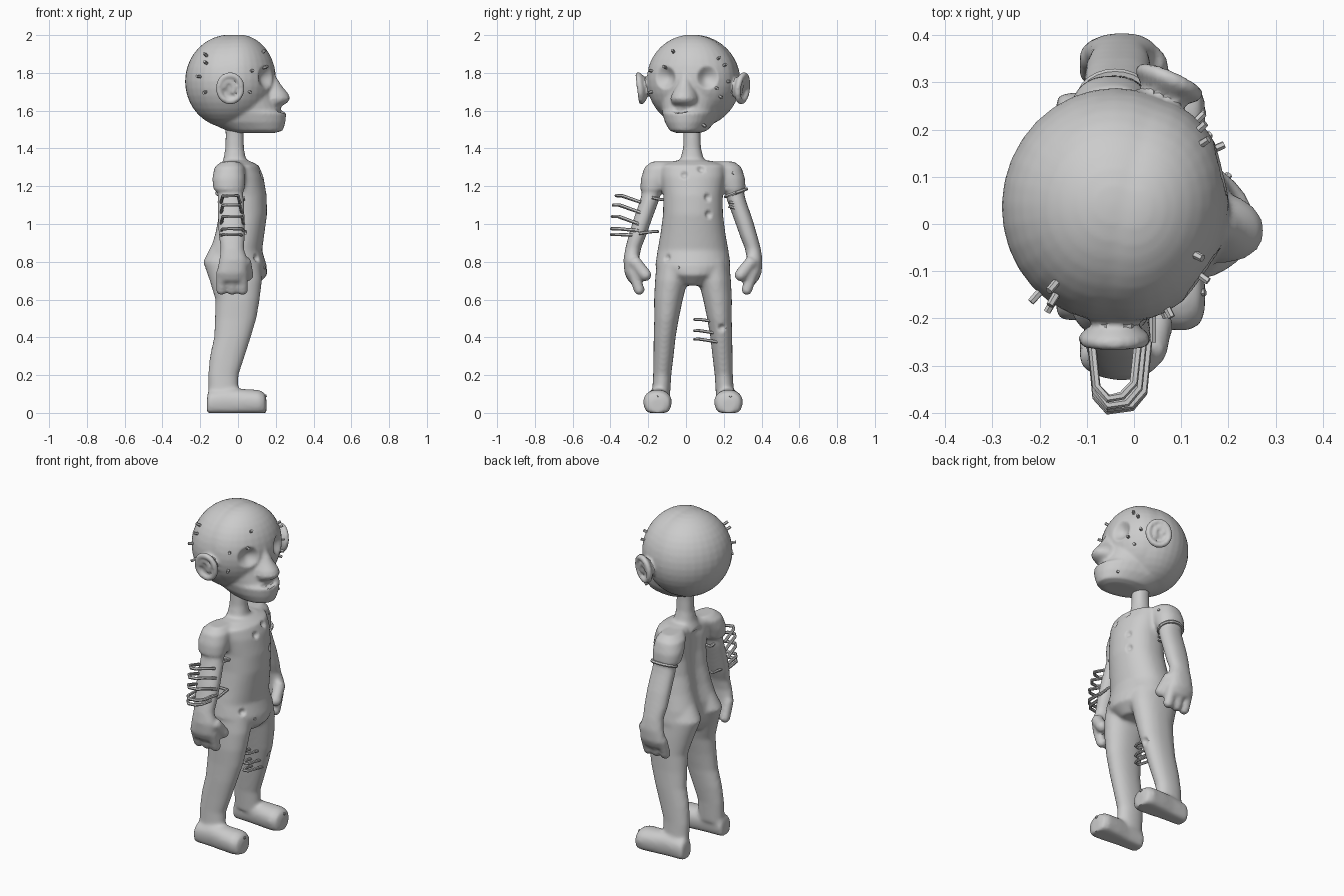
import bpy, bmesh
from math import sin, cos, pi, radians, exp
from mathutils import Vector, Matrix
from mathutils.bvhtree import BVHTree

if "Cube" in bpy.data.objects:
    bpy.data.objects.remove(bpy.data.objects["Cube"])

MID = 0.037  # middle of the body across y
clay = bpy.data.materials.new("grey_clay")
clay.use_nodes = True
clay.diffuse_color = (0.6, 0.6, 0.6, 1)
clay.node_tree.nodes["Principled BSDF"].inputs["Base Color"].default_value = (0.6, 0.6, 0.6, 1)


def bridge(bm, loops):
    """Skin a list of point rings and cap both ends."""
    rings = [[bm.verts.new(p) for p in loop] for loop in loops]
    n = len(rings[0])
    faces = [bm.faces.new(rings[0][::-1]), bm.faces.new(rings[-1])]
    for a, b in zip(rings, rings[1:]):
        for i in range(n):
            j = (i + 1) % n
            faces.append(bm.faces.new((a[i], a[j], b[j], b[i])))
    bmesh.ops.recalc_face_normals(bm, faces=faces)


def stack(bm, rows, furrow=0, matrix=Matrix(), n=32):
    """Rows of (y, z, x_back, x_front, half_width); furrow hollows the spine."""
    loops = []
    for y, z, x0, x1, w in rows:
        loop = []
        for i in range(n):
            a = 2 * pi * i / n
            c, s = cos(a), sin(a)
            x = (x0 + x1) / 2 + (x1 - x0) / 2 * abs(c) ** 0.85 * (1 if c > 0 else -1)
            if c < 0:
                x += furrow * exp(-(s / 0.42) ** 2)
            loop.append(matrix @ Vector((x, y + w * s, z)))
        loops.append(loop)
    bridge(bm, loops)


def tube(bm, points, radii, n=12):
    """Round tapered tube through the points."""
    pts = [Vector(p) for p in points]
    loops = []
    for i, p in enumerate(pts):
        t = (pts[min(i + 1, len(pts) - 1)] - pts[max(i - 1, 0)]).normalized()
        u = t.orthogonal().normalized() if i == 0 else (u - t * u.dot(t)).normalized()
        v = t.cross(u)
        loops.append([p + radii[i] * (u * cos(2 * pi * k / n) + v * sin(2 * pi * k / n)) for k in range(n)])
    bridge(bm, loops)


def ball(bm, centre, size, matrix=Matrix()):
    m = matrix @ Matrix.Translation(centre) @ Matrix.Diagonal((*size, 1))
    bmesh.ops.create_uvsphere(bm, u_segments=32, v_segments=20, radius=1, matrix=m)


def finger(bm, a, b, r):
    tube(bm, (a, b), (r, r))
    ball(bm, b, (r, r, r))


def finish(name, bm):
    mesh = bpy.data.meshes.new(name)
    bm.to_mesh(mesh)
    bm.free()
    mesh.materials.append(clay)
    ob = bpy.data.objects.new(name, mesh)
    bpy.context.collection.objects.link(ob)
    return ob


def smooth(ob):
    for o in bpy.context.selected_objects:
        o.select_set(False)
    ob.select_set(True)
    bpy.context.view_layer.objects.active = ob
    bpy.ops.object.shade_smooth_by_angle(angle=radians(40))


def sculpt(ob, voxel, softness):
    """Fuse overlapping parts into one soft skin."""
    re = ob.modifiers.new("fuse", 'REMESH')
    re.mode, re.voxel_size = 'VOXEL', voxel
    sm = ob.modifiers.new("soften", 'SMOOTH')
    sm.factor, sm.iterations = 0.5, softness
    dg = bpy.context.evaluated_depsgraph_get()
    mesh = bpy.data.meshes.new_from_object(ob.evaluated_get(dg))
    ob.modifiers.clear()
    ob.data = mesh
    bm = bmesh.new()
    bm.from_mesh(mesh)
    tree = BVHTree.FromBMesh(bm)
    bm.free()
    return tree


FRONT, RIGHT = Vector((1, 0, 0)), Vector((0, -1, 0))


def hit(tree, side, h, z):
    """Surface point and normal at sideways position h and height z."""
    start = Vector((0, h, z)) if side is FRONT else Vector((h, 0, z))
    p, nor, _, _ = tree.ray_cast(start + side * 2, -side)
    return p, nor


def dent(ob, p, nor, size, depth):
    """Press a hollow with radii size (x, y, z) into the surface."""
    for v in ob.data.vertices:
        d = v.co - p
        q = sum((d[k] / size[k]) ** 2 for k in range(3))
        if q < 1:
            v.co -= nor * depth * (1 - q) ** 1.5


# Body: torso, neck, and mirrored limbs
bm = bmesh.new()
stack(bm, [(MID, *r) for r in (
    (1.335, -.08, .06, .10), (1.31, -.115, .11, .17), (1.25, -.125, .135, .17), (1.15, -.122, .152, .157),
    (1.05, -.13, .154, .159), (.95, -.15, .14, .172), (.86, -.177, .128, .188), (.78, -.187, .152, .2),
    (.73, -.165, .155, .15), (.675, -.11, .1, .07))], furrow=0.05)
stack(bm, [(.032, *r) for r in (
    (1.29, -.1, .07, .1), (1.345, -.077, .042, .062), (1.4, -.068, .032, .048),
    (1.47, -.066, .03, .045), (1.58, -.07, .03, .05))])
for s in (-1, 1):
    def at(x, d, z):
        return (x, MID + s * d, z)
    # Shoulder with sleeve-like edge
    stack(bm, [(MID + s * d, z, x0, x1, w) for d, z, x0, x1, w in (
        (.15, 1.33, -.09, .01, .07), (.172, 1.3, -.125, .035, .085), (.198, 1.24, -.137, .04, .078),
        (.212, 1.18, -.13, .035, .067), (.212, 1.165, -.1, .02, .04))])
    # Arm and palm
    stack(bm, [(MID + s * d, z, x0, x1, w) for d, z, x0, x1, w in (
        (.2, 1.24, -.1, .02, .05), (.232, 1.12, -.11, .032, .05), (.268, 1.02, -.107, .037, .049),
        (.297, .93, -.102, .037, .046), (.317, .87, -.092, .032, .042), (.327, .81, -.1, .05, .041),
        (.325, .74, -.114, .047, .038), (.312, .695, -.1, .03, .03))])
    for x in (-.088, -.032, .024):
        finger(bm, at(x, .32, .75), at(x, .285, .652), .03)
    finger(bm, at(.035, .315, .81), at(.05, .252, .73), .034)
    # Leg
    stack(bm, [(MID + s * d, z, x0, x1, w) for d, z, x0, x1, w in (
        (.09, .89, -.14, .08, .07), (.1, .8, -.185, .12, .092), (.115, .7, -.15, .127, .086),
        (.13, .6, -.12, .115, .076), (.14, .5, -.122, .098, .065), (.15, .4, -.127, .068, .058),
        (.156, .3, -.149, .036, .053), (.163, .2, -.159, .003, .048), (.17, .08, -.157, 0, .048))])
    # Foot
    loops = []
    for x, w, h in ((-.165, .035, .08), (-.157, .052, .115), (-.05, .058, .13), (.03, .07, .127),
                    (.11, .077, .122), (.14, .064, .108), (.15, .035, .08)):
        loops.append([(x, MID + s * .188 + w * sin(a) * (1.1 - .1 * abs(sin(a))),
                       max(.0, h * (.5 + .68 * cos(a))) if cos(a) < 0 else h * (.5 + .5 * cos(a)))
                      for a in (2 * pi * i / 24 for i in range(24))])
    bridge(bm, loops)
body = finish("body", bm)
body_tree = sculpt(body, .01, 10)

# Head: skull, tapering jaw, wedge nose and ears, turned slightly to its right
turn = Matrix.Translation((-.04, .04, 0)) @ Matrix.Rotation(radians(-12), 4, 'Z')
bm = bmesh.new()
ball(bm, (-.005, 0, 1.755), (.235, .248, .247), turn)
ball(bm, (.045, 0, 1.765), (.195, .24, .238), turn)
stack(bm, [(0, *r) for r in (
    (1.482, .04, .24, .06), (1.495, -.02, .283, .095), (1.54, -.12, .296, .127), (1.588, -.18, .3, .145),
    (1.603, -.18, .272, .15), (1.625, -.18, .262, .157), (1.68, -.18, .245, .165), (1.75, -.18, .232, .165))],
    matrix=turn)
stack(bm, [(0, *r) for r in (
    (1.83, .1, .23, .025), (1.78, .1, .247, .032), (1.73, .1, .278, .05), (1.69, .1, .312, .068),
    (1.665, .1, .322, .075), (1.645, .1, .31, .073), (1.615, .1, .262, .065))], matrix=turn)
for s in (-1, 1):
    ear = (turn @ Matrix.Translation((.055, s * .266, 1.72)) @ Matrix.Rotation(-s * radians(12), 4, 'Z')
           @ Matrix.Rotation(-s * radians(7), 4, 'X'))
    tube(bm, [ear @ Vector((.06 * cos(a), s * .012, .07 * sin(a))) for a in (pi * k / 12 for k in range(25))],
         [.017] * 25)
    ball(bm, (0, -s * .006, 0), (.06, .02, .07), ear)
    tube(bm, [ear @ Vector((.026 * cos(a) - .005, s * .014, .036 * sin(a))) for a in (pi * k / 8 for k in range(-2, 9))],
         [.012] * 11)
head = finish("head", bm)
head_tree = sculpt(head, .009, 4)

# Eye sockets, mouth slit and small wounds
for y in (-.11, .115):
    dent(head, *hit(head_tree, FRONT, y, 1.775), (.09, .06, .064), .038)
dent(head, *hit(head_tree, FRONT, -.03, 1.601), (.05, .06, .014), .014)
for y, z in ((-.01, 1.26), (.08, 1.29), (.115, 1.14), (.12, 1.05), (-.1, .82), (.19, .45)):
    dent(body, *hit(body_tree, FRONT, y, z), (.024, .024, .024), .016)
for ob in (body, head):
    smooth(ob)

# Pegs standing out of the skin
bm = bmesh.new()


def peg(tree, side, h, z, length=.02):
    p, nor = hit(tree, side, h, z)
    if p:
        tube(bm, (p - nor * .02, p + nor * length), (.009, .008), 6)


for y, z in ((-.065, 1.91), (-.18, 1.81), (-.18, 1.7), (-.17, 1.605), (.2, 1.84), (.22, 1.755),
             (.16, 1.72), (.18, 1.675), (.09, 1.525), (-.11, 1.83), (.17, 1.875)):
    peg(head_tree, FRONT, y, z)
for x, z in ((-.165, 1.89), (-.165, 1.85), (-.2, 1.78), (-.17, 1.7)):
    peg(head_tree, RIGHT, x, z, .028)
for y, z in ((-.145, .09), (.235, .09), (-.04, .77), (.25, 1.27)):
    peg(body_tree, FRONT, y, z, .006)
smooth(finish("pegs", bm))

# Loose wire loops through the right arm and left shin
bm = bmesh.new()


def wire(y0, y1, z0, z1, xa, xb, pinch=0, r=.008):
    """Staple from y0 out to y1, its far end narrowed by pinch."""
    tube(bm, ((xa, y0, z0), (xa + pinch * .3, y1 * .8 + y0 * .2, z1), (xa + pinch, y1, z1),
              (xb - pinch, y1 * .95 + y0 * .05, z1), (xb - pinch * .3, y1 * .75 + y0 * .25, z1), (xb, y0, z0)),
         [r] * 6, 6)


for y0, y1, z0, z1, xb in ((-.24, -.37, 1.115, 1.15, .01), (-.24, -.385, 1.06, 1.1, .02),
                           (-.25, -.39, 1.0, 1.04, .03), (-.25, -.395, .965, .975, .03),
                           (-.26, -.395, .94, .945, .02)):
    wire(y0, y1, z0, z1, -.09, xb, .035, .009)
wire(-.25, -.15, .95, .96, -.08, .04)
wire(-.18, -.12, 1.14, 1.13, -.08, .03)
smooth(finish("arm_wires", bm))

bm = bmesh.new()
for z in (.48, .42, .375):
    wire(.17, .045, z, z + .015, -.005, .045, .012)
smooth(finish("shin_wires", bm))

# Band and short ends on the left arm
bm = bmesh.new()
tube(bm, [(-.04 + .073 * cos(a), .265 + .055 * sin(a), 1.165 + .02 * sin(a)) for a in (pi * k / 12 for k in range(25))],
     [.009] * 25, 6)
for z in (1.1, 1.075):
    wire(.28, .23, z, z + .015, -.08, .02, 0, .007)
smooth(finish("left_arm_band", bm))
